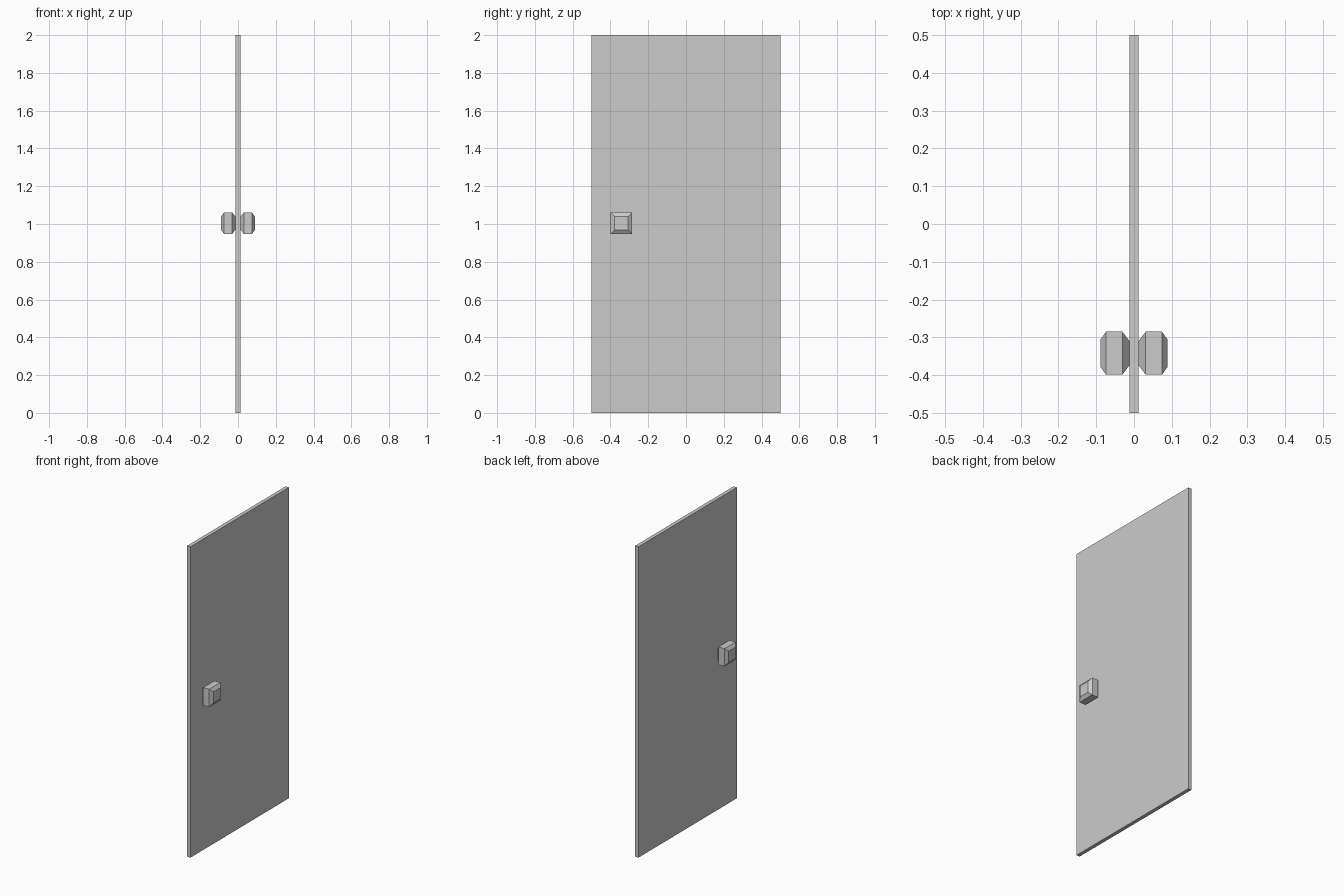
import bpy, bmesh

if "Cube" in bpy.data.objects:
    bpy.data.objects.remove(bpy.data.objects["Cube"])

def make_object(name, bm):
    bmesh.ops.recalc_face_normals(bm, faces=bm.faces)
    mesh = bpy.data.meshes.new(name)
    bm.to_mesh(mesh)
    bm.free()
    obj = bpy.data.objects.new(name, mesh)
    bpy.context.collection.objects.link(obj)
    return obj

# Door slab
bm = bmesh.new()
bmesh.ops.create_cube(bm, size=1)
bmesh.ops.scale(bm, vec=(0.024, 1, 2), verts=bm.verts)
bmesh.ops.translate(bm, vec=(0, 0, 1), verts=bm.verts)
make_object("door_panel", bm)

# Square knob: (distance from door centre, half width) for each ring
PROFILE = [(0.012, 0.032), (0.031, 0.057), (0.074, 0.057), (0.089, 0.036)]
CORNERS = [(-1, -1), (1, -1), (1, 1), (-1, 1)]
KNOB_Y, KNOB_Z = -0.342, 1.004

def make_knob(name, side):
    bm = bmesh.new()
    rings = [[bm.verts.new((side * x, KNOB_Y + h * cy, KNOB_Z + h * cz))
              for cy, cz in CORNERS] for x, h in PROFILE]
    for a, b in zip(rings, rings[1:]):
        for i in range(4):
            j = (i + 1) % 4
            bm.faces.new((a[i], a[j], b[j], b[i]))
    bm.faces.new(rings[0])
    bm.faces.new(rings[-1])
    make_object(name, bm)

# One knob on each side of the door
make_knob("knob_right", 1)
make_knob("knob_left", -1)
